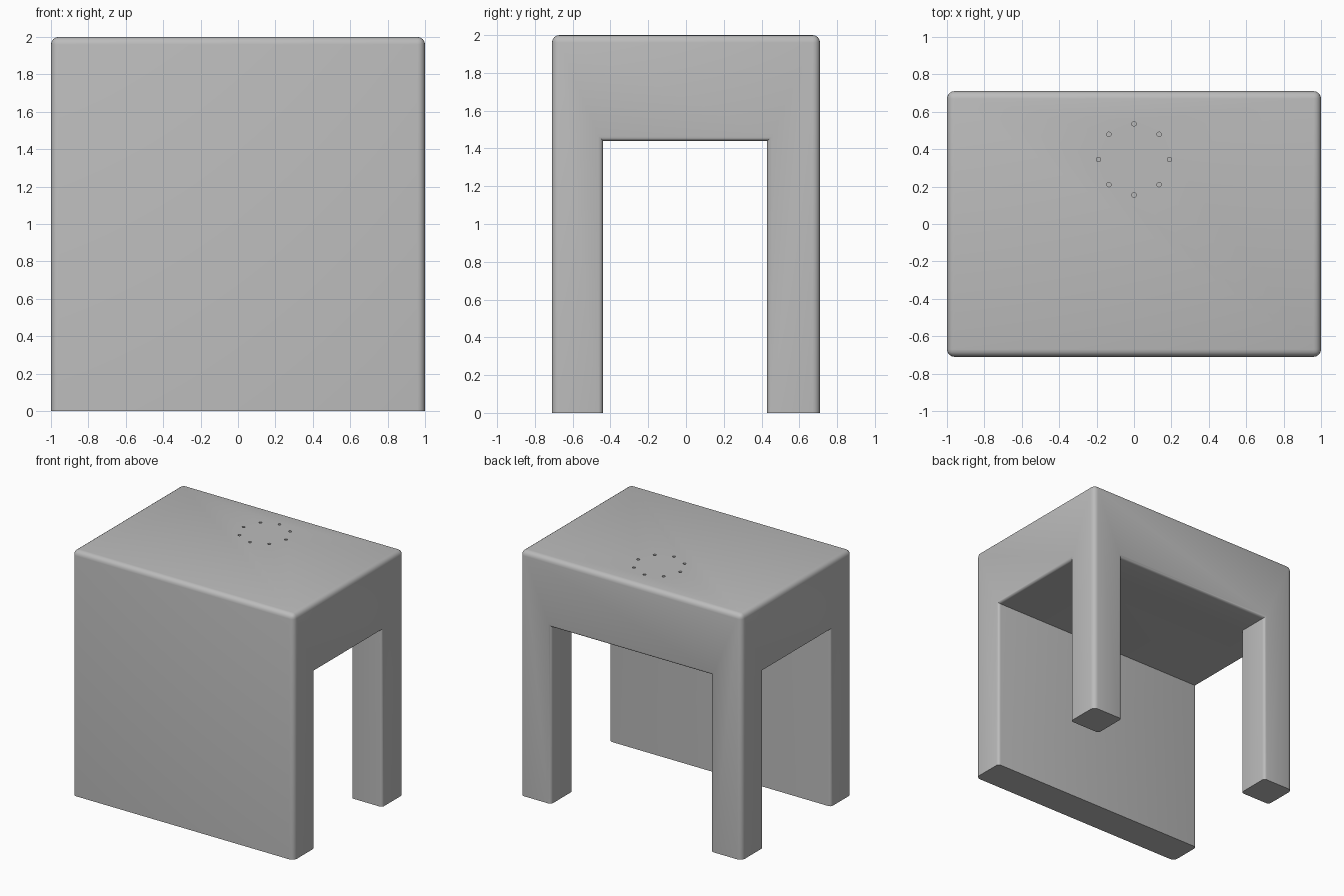
import bpy, bmesh, math
from mathutils import Matrix

cube = bpy.data.objects.get("Cube")
if cube:
    bpy.data.objects.remove(cube, do_unlink=True)

grey = bpy.data.materials.new("plain grey")
grey.use_nodes = True
colour = (0.5, 0.5, 0.5, 1)
grey.diffuse_color = colour
grey.node_tree.nodes["Principled BSDF"].inputs["Base Color"].default_value = colour


def make_object(name, bm):
    mesh = bpy.data.meshes.new(name)
    bm.to_mesh(mesh)
    bm.free()
    mesh.materials.append(grey)
    obj = bpy.data.objects.new(name, mesh)
    bpy.context.collection.objects.link(obj)
    return obj


# Body layout: cell boundaries, and the rule for which cells are solid
xs, ys, zs = (-1, -0.72, 0.72, 1), (-0.71, -0.44, 0.43, 0.71), (0, 1.44, 2)


def solid(i, j, k):
    if not (0 <= i < 3 and 0 <= j < 3 and 0 <= k < 2):
        return False
    top_slab, front_panel, back_leg = k == 1, j == 0, j == 2 and i != 1
    return top_slab or front_panel or back_leg


# Skin the solid cells wherever they meet empty space
bm = bmesh.new()
for i in range(3):
    for j in range(3):
        for k in range(2):
            if not solid(i, j, k):
                continue
            for axis in range(3):
                for side in (0, 1):
                    near = [i, j, k]
                    near[axis] += 2 * side - 1
                    if solid(*near):
                        continue
                    loop = []
                    for a, b in ((0, 0), (1, 0), (1, 1), (0, 1)):
                        c = [i, j, k]
                        c[axis] += side
                        c[(axis + 1) % 3] += a
                        c[(axis + 2) % 3] += b
                        loop.append(bm.verts.new((xs[c[0]], ys[c[1]], zs[c[2]])))
                    bm.faces.new(loop if side else loop[::-1])
bmesh.ops.remove_doubles(bm, verts=bm.verts, dist=0.001)
bmesh.ops.dissolve_limit(bm, angle_limit=0.01, verts=bm.verts, edges=bm.edges)

# Round the outer edges fully and the opening edges less; keep the feet sharp
weight = bm.edges.layers.float.new("bevel_weight_edge")
for e in bm.edges:
    mid = (e.verts[0].co + e.verts[1].co) / 2
    if mid.z > 0.01 and e.is_convex:
        outer = mid.z > 1.9 or (abs(mid.x) > 0.99 and abs(mid.y) > 0.7)
        e[weight] = 1 if outer else 0.6
body = make_object("table_body", bm)
bevel = body.modifiers.new("rounded edges", "BEVEL")
bevel.limit_method = "WEIGHT"
bevel.width = 0.04
bevel.segments = 4

# Ring of small holes in the top
bm = bmesh.new()
for n in range(8):
    a = n * math.pi / 4
    place = Matrix.Translation((0.19 * math.cos(a), 0.345 + 0.19 * math.sin(a), 2))
    bmesh.ops.create_cone(bm, cap_ends=True, segments=16, radius1=0.012,
                          radius2=0.012, depth=0.1, matrix=place)
cutter = make_object("hole_cutter", bm)
cutter.hide_render = True
holes = body.modifiers.new("holes", "BOOLEAN")
holes.object = cutter
holes.operation = "DIFFERENCE"
holes.solver = "EXACT"

# Bake the shape, drop the cutter and smooth the rounded edges
bpy.context.view_layer.objects.active = body
body.select_set(True)
for name in [m.name for m in body.modifiers]:
    bpy.ops.object.modifier_apply(modifier=name)
bpy.data.objects.remove(cutter, do_unlink=True)
bpy.ops.object.shade_smooth_by_angle(angle=math.radians(35))
